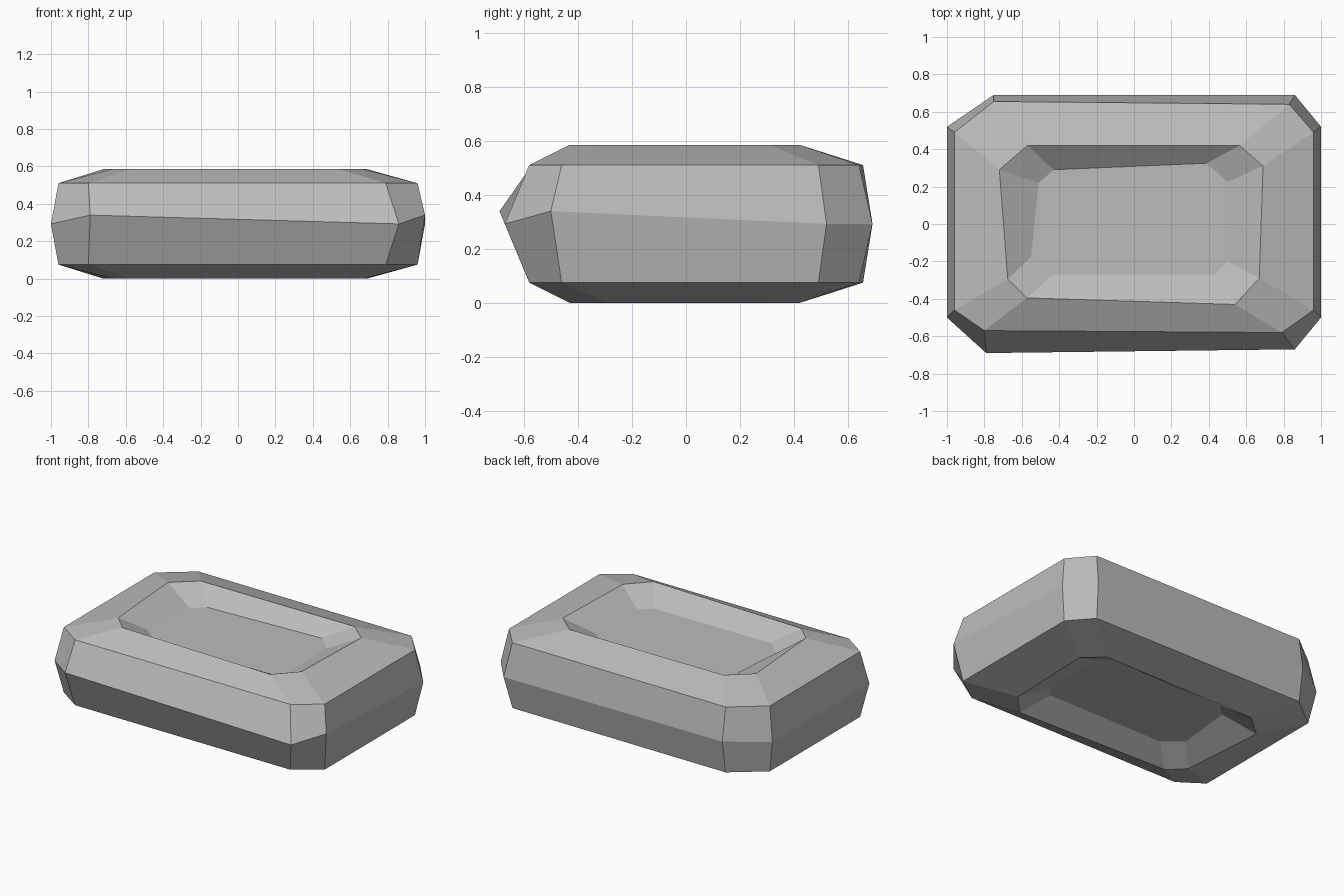
import bpy
import bmesh

default_cube = bpy.data.objects.get("Cube")
if default_cube:
    bpy.data.objects.remove(default_cube, do_unlink=True)

# Eight-cornered outlines, clockwise from the back right corner
waist = [(-.75, .69), (.86, .69), (1, .52), (1, -.5),
         (.86, -.67), (-.79, -.69), (-1, -.5), (-1, .52)]
shoulder = [(-.75, .655), (.83, .64), (.96, .49), (.96, -.46),
            (.79, -.58), (-.8, -.57), (-.96, -.46), (-.96, .49)]
rim = [(-.57, .42), (.565, .42), (.69, .31), (.67, -.29),
       (.54, -.43), (-.575, -.395), (-.675, -.295), (-.72, .29)]
recess = [(-.43, .29), (.39, .325), (.5, .225), (.5, -.2),
          (.43, -.27), (-.43, -.27), (-.55, -.175), (-.51, .22)]

HEIGHT = .585
RECESS_DEPTH = .088
SHOULDER_DROP = .075


def flat_material(name, colour):
    material = bpy.data.materials.new(name)
    material.use_nodes = True
    material.diffuse_color = colour
    shader = next(n for n in material.node_tree.nodes if n.type == "BSDF_PRINCIPLED")
    shader.inputs["Base Color"].default_value = colour
    return material


def add_ring(mesh, outline, height):
    return [mesh.verts.new((x, y, height)) for x, y in outline]


def bridge(mesh, first, second):
    count = len(first)
    for i in range(count):
        j = (i + 1) % count
        mesh.faces.new((first[i], first[j], second[j], second[i]))


# Stack the outlines from the lower recess to the upper recess
bm = bmesh.new()
half_profile = [(recess, RECESS_DEPTH), (rim, 0), (shoulder, SHOULDER_DROP)]
levels = half_profile + [(waist, HEIGHT / 2)]
levels += [(outline, HEIGHT - drop) for outline, drop in reversed(half_profile)]
rings = [add_ring(bm, outline, height) for outline, height in levels]

# Two waist corners are lifted for a rough-cut look
for corner in (rings[3][3], rings[3][5]):
    corner.co.z += .047

for lower, upper in zip(rings, rings[1:]):
    bridge(bm, lower, upper)
bm.faces.new(rings[0])
bm.faces.new(rings[-1])
bmesh.ops.recalc_face_normals(bm, faces=bm.faces[:])

# Faceted stone slab
slab_mesh = bpy.data.meshes.new("stone_slab")
bm.to_mesh(slab_mesh)
bm.free()
slab_mesh.materials.append(flat_material("stone grey", (.5, .5, .5, 1)))
slab = bpy.data.objects.new("stone_slab", slab_mesh)
bpy.context.collection.objects.link(slab)
